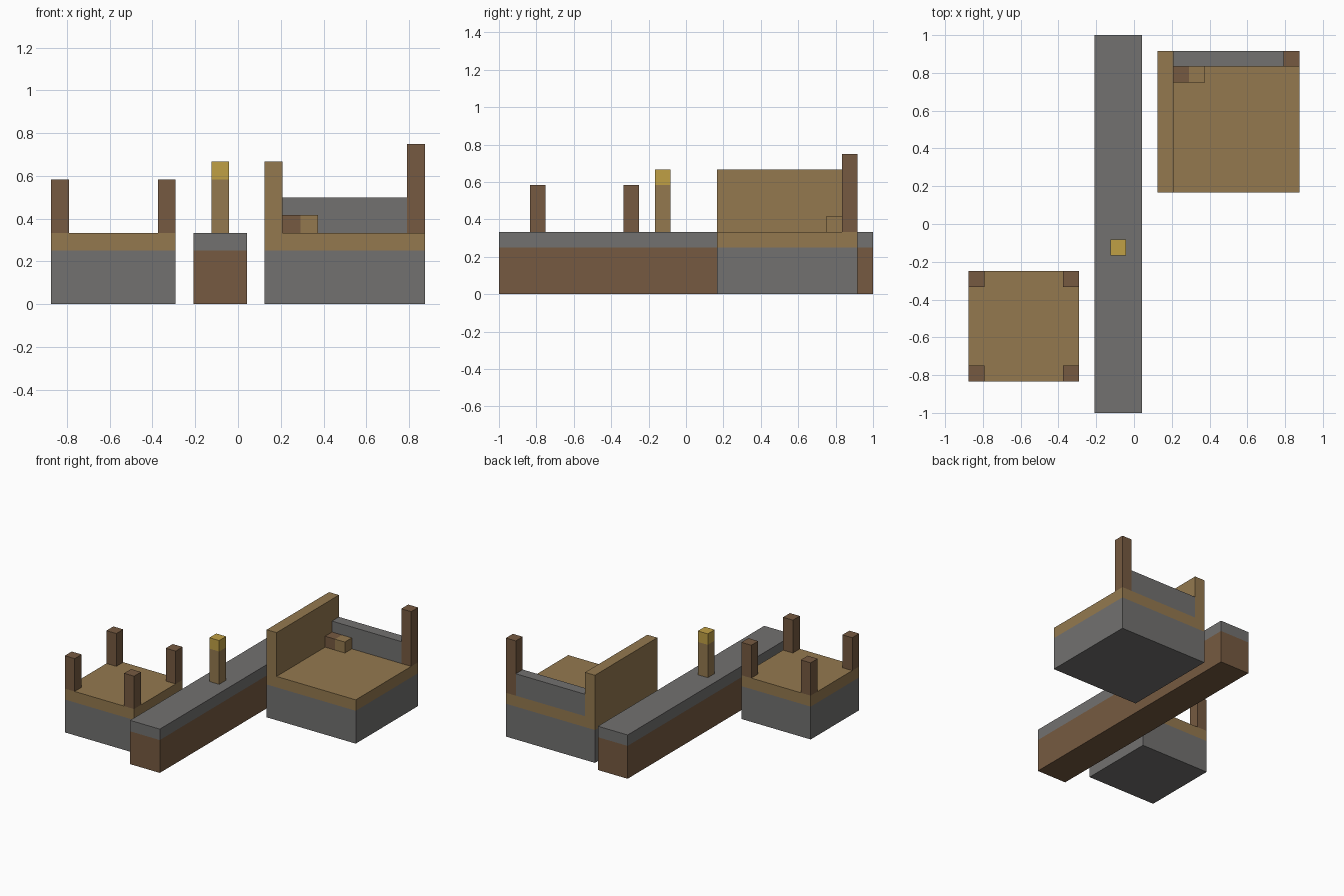
import bpy
import bmesh
from mathutils import Vector

cube = bpy.data.objects.get("Cube")
if cube:
    bpy.data.objects.remove(cube, do_unlink=True)

U = 1 / 12                      # size of one building block
ORIGIN = Vector((-10.5, -12, 0))  # front right corner of the block grid


def material(name, rgb):
    linear = [((c / 255 + 0.055) / 1.055) ** 2.4 for c in rgb] + [1]
    mat = bpy.data.materials.new(name)
    mat.use_nodes = True
    mat.diffuse_color = linear
    bsdf = mat.node_tree.nodes["Principled BSDF"]
    bsdf.inputs["Base Color"].default_value = linear
    bsdf.inputs["Roughness"].default_value = 0.9
    return mat


STONE = material("grey_stone", (114, 113, 112))
PLANK = material("tan_plank", (148, 121, 79))
WOOD = material("brown_wood", (118, 90, 65))
LIGHT = material("yellow_lamp", (192, 160, 69))


def block(name, corner, size, mat):
    """Box given by its low corner and size, in blocks."""
    bm = bmesh.new()
    bmesh.ops.create_cube(bm, size=1)
    size = Vector(size)
    centre = Vector(corner) + size / 2 + ORIGIN
    for v in bm.verts:
        v.co = Vector(a * s + c for a, s, c in zip(v.co, size, centre)) * U
    mesh = bpy.data.meshes.new(name)
    bm.to_mesh(mesh)
    bm.free()
    mesh.materials.append(mat)
    obj = bpy.data.objects.new(name, mesh)
    bpy.context.collection.objects.link(obj)
    return obj


def platform(name, x, y, side):
    """Square stone base with a plank floor."""
    block(name + "_base", (x, y, 0), (side, side, 3), STONE)
    block(name + "_floor", (x, y, 3), (side, side, 1), PLANK)


# Path with a paved top and a lamp post
block("path_bed", (8, 0, 0), (3, 24, 3), WOOD)
block("path_paving", (8, 0, 3), (3, 24, 1), STONE)
block("lamp_post", (9, 10, 4), (1, 1, 3), PLANK)
block("lamp", (9, 10, 7), (1, 1, 1), LIGHT)

# Small platform with four corner posts
platform("small_platform", 0, 2, 7)
for side, x in (("right", 0), ("left", 6)):
    for end, y in (("front", 2), ("back", 8)):
        block(f"{end}_{side}_post", (x, y, 4), (1, 1, 3), WOOD)

# Large platform with two walls, a tall post and a bench
platform("large_platform", 12, 14, 9)
block("side_wall", (12, 14, 4), (1, 9, 4), PLANK)
block("back_wall", (13, 22, 4), (7, 1, 2), STONE)
block("tall_post", (20, 22, 4), (1, 1, 5), WOOD)
block("bench_dark_half", (13, 21, 4), (1, 1, 1), WOOD)
block("bench_light_half", (14, 21, 4), (1, 1, 1), PLANK)
